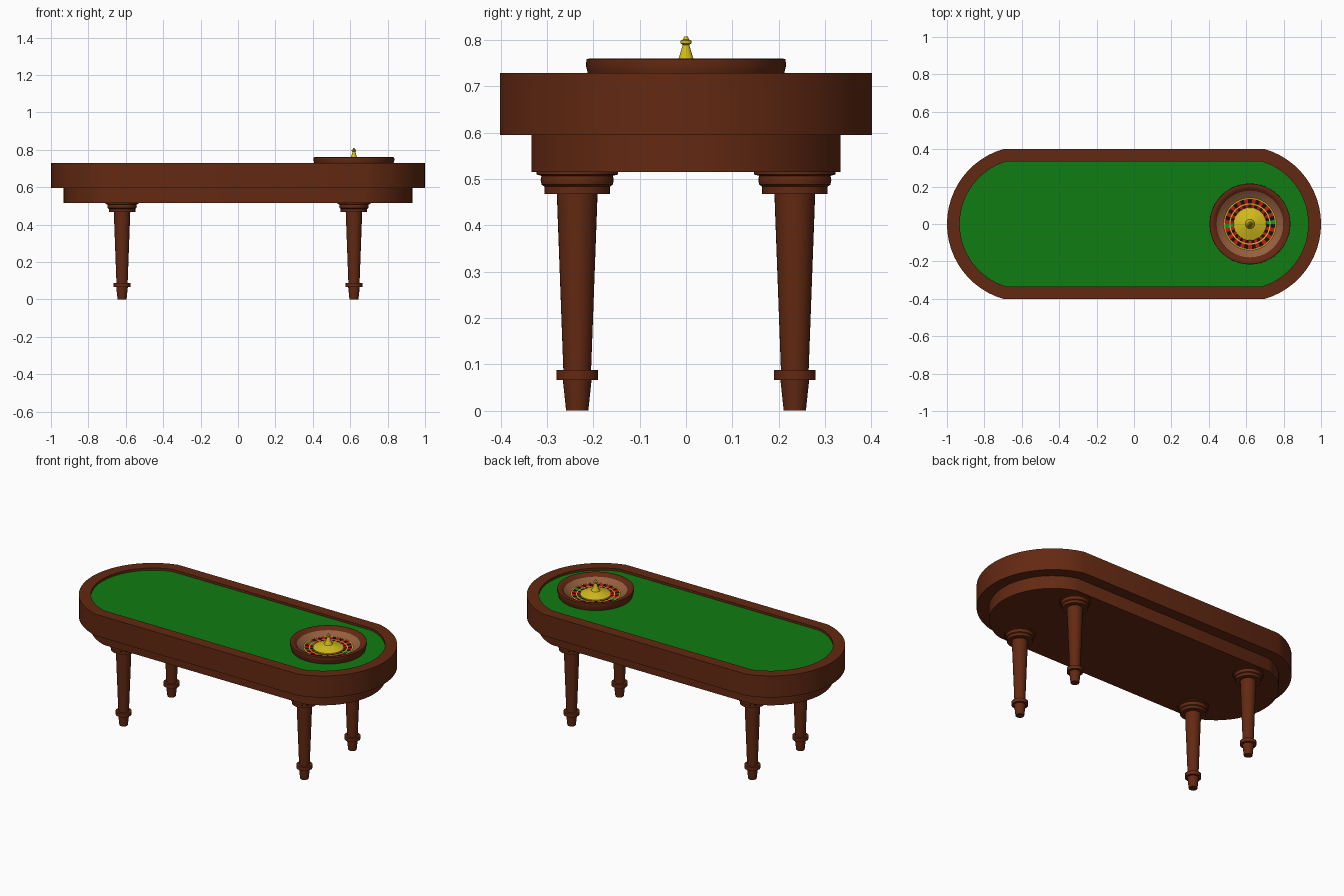
import bpy, bmesh, math

cube = bpy.data.objects.get("Cube")
if cube:
    bpy.data.objects.remove(cube, do_unlink=True)


def material(name, rgb):
    m = bpy.data.materials.new(name)
    m.use_nodes = True
    m.diffuse_color = (*rgb, 1)
    m.node_tree.nodes["Principled BSDF"].inputs["Base Color"].default_value = (*rgb, 1)
    return m


wood = material("dark_wood", (0.125, 0.022, 0.006))
felt = material("green_felt", (0.005, 0.2, 0.006))
tan = material("tan_wood", (0.3, 0.115, 0.05))
gold = material("gold", (0.65, 0.5, 0.012))
red = material("red", (0.55, 0.008, 0.008))
black = material("black", (0.006, 0.006, 0.006))
green = material("green_pocket", (0.01, 0.3, 0.02))


def loft(name, loops, mats, paint=None, caps=(True, True)):
    """Skin a stack of equal-length loops; paint(ring, segment) picks a slot."""
    bm = bmesh.new()
    rings = [[bm.verts.new(p) for p in loop] for loop in loops]
    n = len(rings[0])
    for r, (a, b) in enumerate(zip(rings, rings[1:])):
        for i in range(n):
            j = (i + 1) % n
            f = bm.faces.new((a[i], a[j], b[j], b[i]))
            if paint:
                f.material_index = paint(r, i)
    if caps[0]:
        bm.faces.new(rings[0][::-1])
    if caps[1]:
        f = bm.faces.new(rings[-1])
        if paint:
            f.material_index = paint(len(rings) - 2, 0)
    me = bpy.data.meshes.new(name)
    bm.to_mesh(me)
    bm.free()
    for m in mats:
        me.materials.append(m)
    ob = bpy.data.objects.new(name, me)
    bpy.context.collection.objects.link(ob)
    bpy.ops.object.select_all(action="DESELECT")
    ob.select_set(True)
    bpy.context.view_layer.objects.active = ob
    bpy.ops.object.shade_smooth_by_angle(angle=math.radians(35))
    return ob


def circle(r, z, n):
    return [(r * math.cos(2 * math.pi * i / n), r * math.sin(2 * math.pi * i / n), z)
            for i in range(n)]


def outline(inset, z, steps=24):
    """Table plan: straight long sides, round ends."""
    radius, half = 0.417 - inset, 0.402 - inset
    sweep = math.asin(half / radius)
    pts = []
    for side in (1, -1):
        for i in range(steps + 1):
            a = sweep * (2 * i / steps - 1)
            pts.append((side * (0.583 + radius * math.cos(a)), side * radius * math.sin(a), z))
    return pts


# Table top: apron, overhanging rim and recessed bed
EDGE, BED = 0.068, 0.715
loft("table_apron", [outline(EDGE, 0.515), outline(EDGE, 0.6)], [wood])
loft("table_rim", [outline(EDGE, 0.595), outline(0, 0.595), outline(0, 0.729),
                   outline(EDGE, 0.729), outline(EDGE, BED - 0.02)], [wood])
loft("felt_bed", [outline(EDGE, BED - 0.01), outline(EDGE, BED)], [felt])

# Turned legs
leg_profile = [(0.024, 0), (0.031, 0.066), (0.045, 0.066), (0.045, 0.088), (0.03, 0.088),
               (0.044, 0.468), (0.071, 0.468), (0.071, 0.484), (0.077, 0.488),
               (0.079, 0.498), (0.077, 0.507), (0.088, 0.51), (0.088, 0.518)]
for end, x in (("right", -0.62), ("left", 0.62)):
    for face, y in (("front", -0.235), ("back", 0.235)):
        leg = loft(f"{face}_{end}_leg", [circle(r, z, 32) for r, z in leg_profile], [wood])
        leg.location = (x, y, 0)

# Wheel bowl: wooden rim with a tan sloping track
WHEEL_X = 0.62
bowl_profile = [(0.208, BED), (0.213, 0.732), (0.216, 0.745), (0.215, 0.759), (0.205, 0.761),
                (0.19, 0.757), (0.178, 0.745), (0.14, 0.724)]
bowl = loft("wheel_bowl", [circle(r, z, 76) for r, z in bowl_profile], [wood, tan],
            lambda r, i: 1 if r == len(bowl_profile) - 2 else 0, caps=(True, False))
bowl.location.x = WHEEL_X

# Numbered ring and pockets, alternating in colour between gold bands
SLOTS = 38
wheel_profile = [(0.14, 0.724), (0.134, 0.725), (0.11, 0.721), (0.104, 0.721), (0.087, 0.718)]


def pocket_colour(ring, seg):
    if ring in (0, 2):
        return 0
    slot = seg // 2
    if slot % (SLOTS // 2) == 0:
        return 3
    return 1 + slot % 2


wheel = loft("wheel_pockets", [circle(r, z, SLOTS * 2) for r, z in wheel_profile],
             [gold, red, black, green], pocket_colour, caps=(False, False))
wheel.location.x = WHEEL_X

# Gold cone and spindle
hub_profile = [(0.088, 0.717), (0.087, 0.724), (0.055, 0.735), (0.025, 0.744), (0.017, 0.758),
               (0.013, 0.77), (0.007, 0.79), (0.012, 0.793), (0.012, 0.799), (0.006, 0.802),
               (0.004, 0.808)]
hub = loft("wheel_hub", [circle(r, z, 32) for r, z in hub_profile], [gold])
hub.location.x = WHEEL_X
